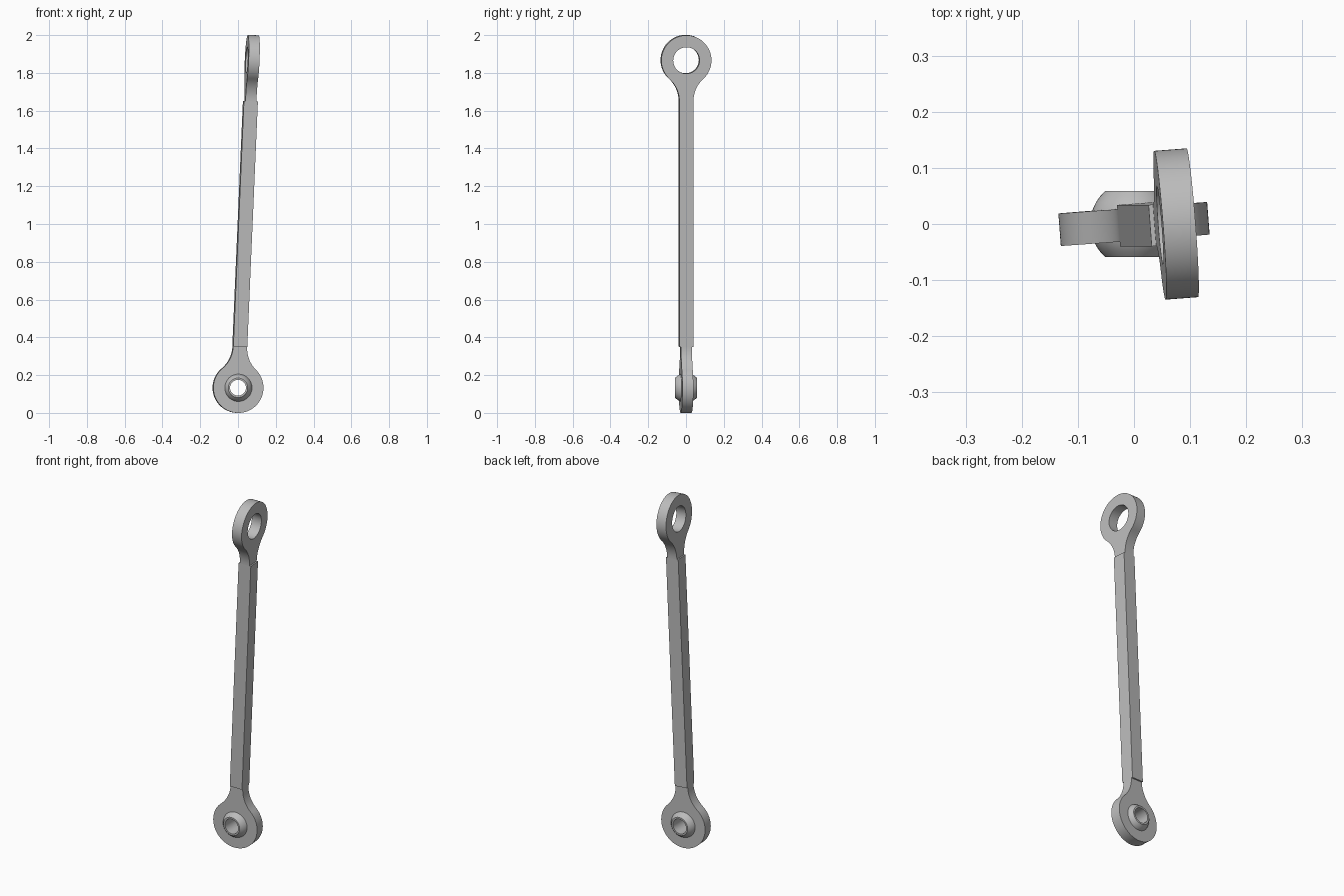
import bpy, bmesh, math
from math import sin, cos, pi, radians
from mathutils import Matrix

cube = bpy.data.objects.get("Cube")
if cube:
    bpy.data.objects.remove(cube, do_unlink=True)

R = 0.133        # eye outer radius
NECK = 0.217     # eye centre to end of rod
W = 0.037        # rod half width
T = 0.029        # eye half thickness
TILT = math.atan2(0.075, 2 - 2 * R)
LENGTH = math.hypot(0.075, 2 - 2 * R)

steel = bpy.data.materials.new("grey_metal")
steel.use_nodes = True
steel.diffuse_color = (0.5, 0.5, 0.5, 1)
steel.node_tree.nodes["Principled BSDF"].inputs["Base Color"].default_value = (0.5, 0.5, 0.5, 1)


def finish(name, bm, matrix):
    bmesh.ops.transform(bm, matrix=matrix, verts=bm.verts)
    bmesh.ops.recalc_face_normals(bm, faces=bm.faces)
    mesh = bpy.data.meshes.new(name)
    bm.to_mesh(mesh)
    bm.free()
    mesh.materials.append(steel)
    ob = bpy.data.objects.new(name, mesh)
    bpy.context.collection.objects.link(ob)
    bpy.ops.object.select_all(action='DESELECT')
    ob.select_set(True)
    bpy.context.view_layer.objects.active = ob
    bpy.ops.object.shade_smooth_by_angle(angle=radians(30))
    return ob


def sweep(bm, rings):
    """Join closed rings into a tube whose cross-section is also closed."""
    rows = [[bm.verts.new(p) for p in ring] for ring in rings]
    n = len(rows[0])
    for a, b in zip(rows, rows[1:] + rows[:1]):
        for i in range(n):
            j = (i + 1) % n
            bm.faces.new((a[i], a[j], b[j], b[i]))


def eye_outline():
    """Round eye running through concave fillets into the rod width at z = NECK."""
    r = (R * R - W * W - NECK * NECK) / (2 * (W - R))
    cx = W + r
    tangent = math.atan2(NECK, cx)
    # half outline on +x, from the bottom up to the neck
    half = [(R * cos(a), R * sin(a))
            for a in (-pi / 2 + (tangent + pi / 2) * i / 36 for i in range(37))]
    for i in range(1, 13):
        a = pi + tangent * (1 - i / 12)
        half.append((cx + r * cos(a), NECK + r * sin(a)))
    top = [(W * k, NECK) for k in (0.5, 0, -0.5)]
    return half + top + [(-x, z) for x, z in reversed(half[1:])]


def eye(name, hole, matrix):
    outer = eye_outline()
    inner = [(x * hole / math.hypot(x, z), z * hole / math.hypot(x, z)) for x, z in outer]
    bm = bmesh.new()
    sweep(bm, [[(x, y, z) for x, z in loop]
               for loop, y in ((outer, -T), (outer, T), (inner, T), (inner, -T))])
    return finish(name, bm, matrix)


# Frame of the leaning rod, starting at the lower eye centre
base = Matrix.Translation((0, 0, R))
frame = base @ Matrix.Rotation(TILT, 4, 'Y') @ Matrix.Rotation(radians(4.4), 4, 'Z')

# Eyes, the upper one upside down and turned a quarter
eye("lower_eye", 0.0715, frame)
eye("upper_eye", 0.07, frame @ Matrix.Translation((0, 0, LENGTH))
    @ Matrix.Rotation(pi / 2, 4, 'Z') @ Matrix.Rotation(pi, 4, 'X'))

# Square rod
bm = bmesh.new()
bmesh.ops.create_cube(bm, size=1)
bmesh.ops.scale(bm, vec=(2 * W, 2 * W, LENGTH - 2 * NECK), verts=bm.verts)
finish("rod", bm, frame @ Matrix.Translation((0, 0, LENGTH / 2)))

# Ball bushing with a straight bore along y
BALL, END, BORE = 0.078, 0.0585, 0.042
profile = [(BORE, -END)]
for i in range(13):
    y = -END + 2 * END * i / 12
    profile.append((math.sqrt(BALL ** 2 - y * y), y))
profile.append((BORE, END))
bm = bmesh.new()
sweep(bm, [[(r * cos(2 * pi * k / 48), y, r * sin(2 * pi * k / 48)) for k in range(48)]
           for r, y in profile])
finish("ball_bushing", bm, base)
